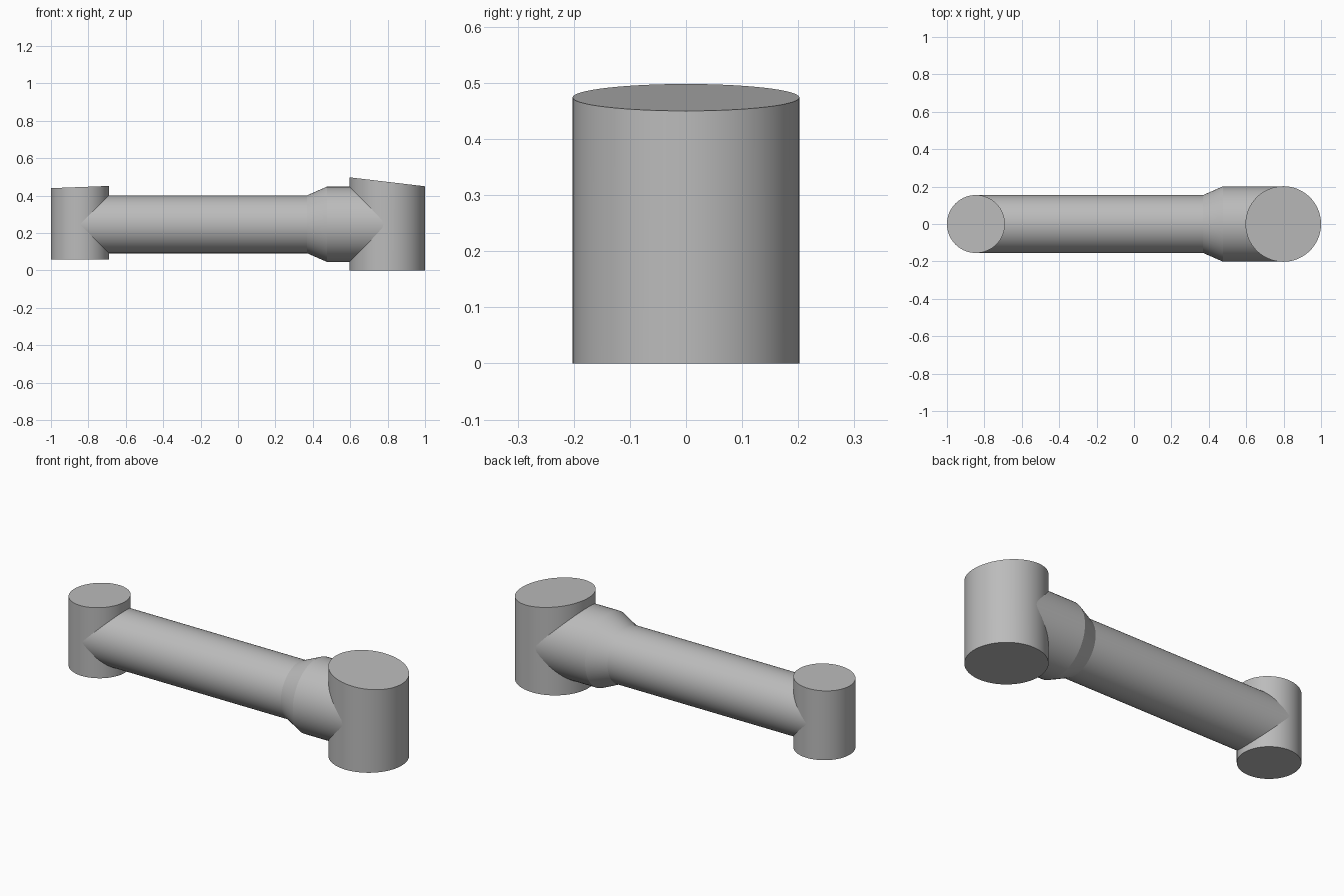
import bpy, bmesh, math
from mathutils import Matrix, Vector

cube = bpy.data.objects.get("Cube")
if cube:
    bpy.data.objects.remove(cube, do_unlink=True)

SIDES = 64
AXIS_Z = 0.247

grey = bpy.data.materials.new("plain grey")
grey.use_nodes = True
grey.diffuse_color = (0.5, 0.5, 0.5, 1)
grey.node_tree.nodes["Principled BSDF"].inputs["Base Color"].default_value = (0.5, 0.5, 0.5, 1)


def add_object(name, bm):
    bmesh.ops.recalc_face_normals(bm, faces=bm.faces)
    mesh = bpy.data.meshes.new(name)
    bm.to_mesh(mesh)
    bm.free()
    mesh.materials.append(grey)
    obj = bpy.data.objects.new(name, mesh)
    bpy.context.collection.objects.link(obj)
    bpy.ops.object.select_all(action="DESELECT")
    obj.select_set(True)
    bpy.context.view_layer.objects.active = obj
    bpy.ops.object.shade_smooth_by_angle(angle=math.radians(15))
    return obj


def upright_sleeve(name, x, radius, bottom, top_left, top_right):
    """Vertical cylinder whose top is cut along a slope in x."""
    bm = bmesh.new()
    bmesh.ops.create_cone(bm, cap_ends=True, segments=SIDES, radius1=radius, radius2=radius,
                          depth=1, matrix=Matrix.Translation((x, 0, 0)))
    for v in bm.verts:
        t = (v.co.x - x + radius) / (2 * radius)
        v.co.z = top_left + t * (top_right - top_left) if v.co.z > 0 else bottom
    return add_object(name, bm)


def lathe_along_x(name, profile):
    """Closed tube through (x, radius) stations."""
    bm = bmesh.new()
    rings = []
    for x, r in profile:
        angles = [2 * math.pi * i / SIDES for i in range(SIDES)]
        rings.append([bm.verts.new(Vector((x, r * math.cos(a), AXIS_Z + r * math.sin(a))))
                      for a in angles])
    for a, b in zip(rings, rings[1:]):
        for i in range(SIDES):
            j = (i + 1) % SIDES
            bm.faces.new((a[i], a[j], b[j], b[i]))
    bm.faces.new(rings[0])
    bm.faces.new(rings[-1])
    return add_object(name, bm)


# End sleeves with sloping tops
upright_sleeve("small_end_sleeve", -0.845, 0.155, 0.06, 0.44, 0.452)
upright_sleeve("large_end_sleeve", 0.798, 0.202, 0.0, 0.498, 0.45)

# Connecting tube, flaring out towards the large sleeve
lathe_along_x("connecting_tube", [(-0.845, 0.155), (0.37, 0.155), (0.475, 0.201), (0.798, 0.201)])
